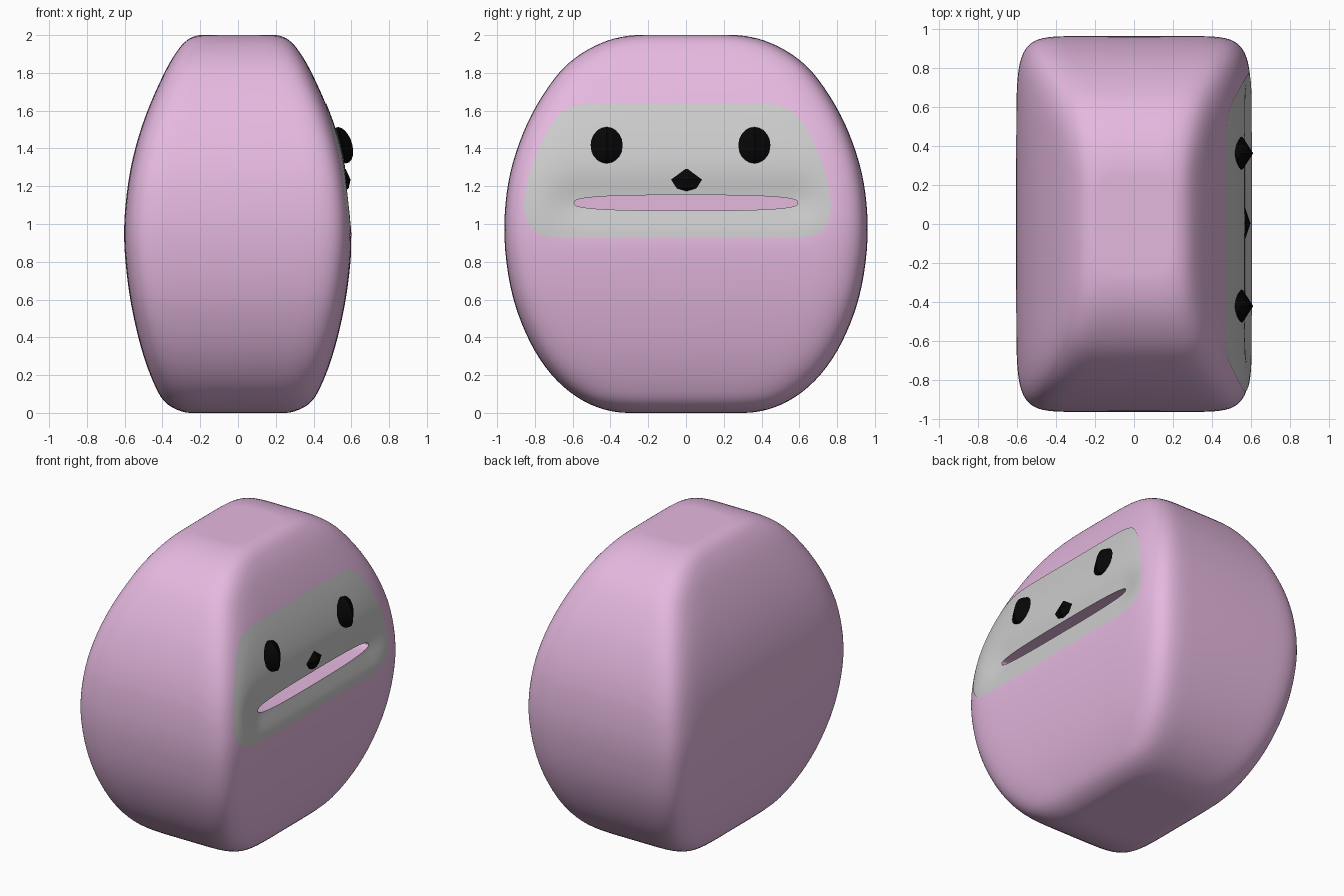
import bpy, math

if "Cube" in bpy.data.objects:
    bpy.data.objects.remove(bpy.data.objects["Cube"])

def material(name, rgb):
    m = bpy.data.materials.new(name)
    m.diffuse_color = (*rgb, 1)
    m.use_nodes = True
    m.node_tree.nodes["Principled BSDF"].inputs["Base Color"].default_value = m.diffuse_color
    return m

PINK = material("pink", (0.78, 0.48, 0.74))
BLACK = material("black", (0.002, 0.002, 0.002))

def make(name, verts, faces, mat=None, smooth=True):
    me = bpy.data.meshes.new(name)
    me.from_pydata(verts, [], faces)
    me.update()
    ob = bpy.data.objects.new(name, me)
    bpy.context.collection.objects.link(ob)
    if mat:
        me.materials.append(mat)
    if smooth:
        bpy.ops.object.select_all(action='DESELECT')
        ob.select_set(True)
        bpy.context.view_layer.objects.active = ob
        bpy.ops.object.shade_smooth_by_angle(angle=math.radians(40))
    return ob

def chaikin(pts, closed, times):
    """Corner cutting: rounds a polyline."""
    for _ in range(times):
        out = [] if closed else [pts[0]]
        for i in range(len(pts) - (not closed)):
            p, q = pts[i], pts[(i + 1) % len(pts)]
            for f in (0.25, 0.75):
                out.append(tuple(u + (v - u) * f for u, v in zip(p, q)))
        pts = out if closed else out + [pts[-1]]
    return pts

def strips(rows, n):
    return [(r * n + i, r * n + (i + 1) % n, (r + 1) * n + (i + 1) % n, (r + 1) * n + i)
            for r in range(rows - 1) for i in range(n)]

# Body profile: height, half width in x, half width in y
ROWS = chaikin([(0, .2, .2), (0, .29, .38), (.05, .39, .53), (.15, .445, .67), (.3, .502, .79),
                (.5, .553, .885), (.7, .587, .94), (.95, .608, .967), (1.2, .587, .949),
                (1.4, .547, .897), (1.6, .482, .812), (1.8, .392, .68), (1.9, .335, .565),
                (1.97, .28, .43), (2, .22, .3), (2, .17, .2)], False, 2)

def power(b):
    return 4.5 + 4.5 * (b / 0.965) ** 2

def dent(y, z):
    s = min(1, max(0, (abs(y) - 0.55) / 0.27))
    return 0.035 * math.exp(-((z - 1.115) / 0.13) ** 2) * (1 - s * s * (3 - 2 * s))

def surface_x(y, z):
    """x of the body's face side at a given y and z."""
    for (z0, a0, b0), (z1, a1, b1) in zip(ROWS, ROWS[1:]):
        if z0 <= z <= z1 and z1 > z0:
            f = (z - z0) / (z1 - z0)
            a, b = a0 + (a1 - a0) * f, b0 + (b1 - b0) * f
            n = power(b)
            return a * max(0, 1 - abs(y / b) ** n) ** (1 / n) - dent(y, z)

# Body: stacked rounded rectangles, left open behind the face patch
N = 96
verts = []
for z, a, b in ROWS:
    e = 2 / power(b)
    for i in range(N):
        c, s = math.cos(math.tau * i / N), math.sin(math.tau * i / N)
        x = math.copysign(a * abs(c) ** e, c)
        y = math.copysign(b * abs(s) ** e, s)
        verts.append((x - (dent(y, z) if x > 0.3 else 0), y, z))

def behind_patch(v):
    x, y, z = v
    return x > 0.3 and 0.99 < z < 1.55 and abs(y + 0.045) < 0.72 - 0.4 * max(0, z - 1.2)

faces = [f for f in strips(len(ROWS), N) if not all(behind_patch(verts[k]) for k in f)]
faces.append(tuple(reversed(range(N))))
faces.append(tuple(range(len(verts) - N, len(verts))))
make("body", verts, faces, PINK)

# Face patch: rings running from the mouth slit out to a rounded outline
half = [(.2, .925), (.45, .925), (.64, .925), (.75, .945), (.805, 1.02), (.815, 1.12), (.79, 1.25),
        (.74, 1.4), (.665, 1.54), (.59, 1.615), (.48, 1.64), (.2, 1.64)]
outline = chaikin([(y - .045, z) for y, z in half] + [(-y - .045, z) for y, z in reversed(half)], True, 2)
slit = []
for y, z in outline:
    t = math.atan2((z - 1.112) / 0.3, y / 0.8)
    c, s = math.cos(t), math.sin(t)
    slit.append((math.copysign(0.592 * abs(c) ** 0.7, c), 1.112 + math.copysign(0.041 * abs(s) ** 0.7, s)))
M, RINGS = len(outline), 13
verts = []
for r in range(RINGS):
    f = r / (RINGS - 1)
    for p, q in zip(outline, slit):
        y, z = (u + (v - u) * f for u, v in zip(p, q))
        verts.append((surface_x(y, z) + 0.004, y, z))
make("face_patch", verts, strips(RINGS, M))

# Mouth: pocket behind the slit
rim = verts[-M:]
back = [(0.4, y, z) for _, y, z in rim]
make("mouth", rim + back, strips(2, M) + [tuple(range(M, 2 * M))], PINK)

# Eyes and nose: four-sided gems, profile of (height, radius), leaning with the face
def gem(name, centre, profile, rx, ry, lean=0):
    cx, cy, cz = centre
    verts = [(cx + rx * r * dx - lean * h, cy + ry * r * dy, cz + h)
             for h, r in profile for dx, dy in ((1, 0), (0, 1), (-1, 0), (0, -1))]
    last = len(verts)
    faces = strips(len(profile), 4) + [(3, 2, 1, 0), (last - 4, last - 3, last - 2, last - 1)]
    make(name, verts, faces, BLACK, False)

angles = [math.pi * (k / 10 - 0.5) for k in range(11)]
eye = [(0.096 * math.sin(t), max(0.02, math.cos(t))) for t in angles]
for side, y in (("left", -0.42), ("right", 0.362)):
    gem(side + "_eye", (0.551, y, 1.417), eye, 0.055, 0.085, 0.22)
gem("nose", (0.568, 0.003, 1.235), [(-.06, .05), (-.045, .65), (0, 1), (.055, .1)], 0.028, 0.082)
